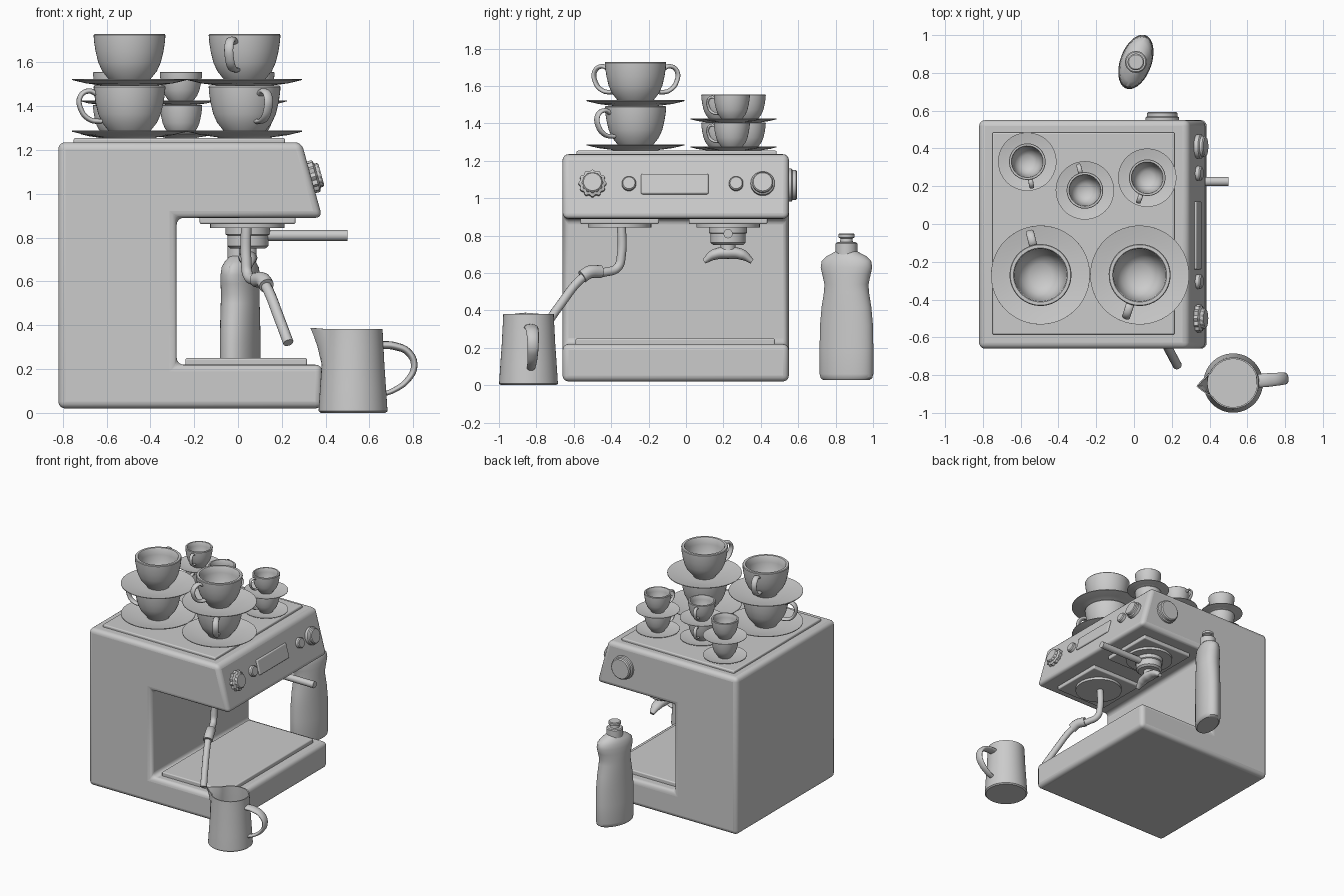
import bpy, bmesh
from math import sin, cos, pi, radians, atan2
from mathutils import Matrix, Vector

if "Cube" in bpy.data.objects:
    bpy.data.objects.remove(bpy.data.objects["Cube"])


def add_mesh(name, bm, mat=Matrix(), bevel=0.0, segs=3, angle=38):
    bmesh.ops.recalc_face_normals(bm, faces=bm.faces[:])
    me = bpy.data.meshes.new(name)
    bm.to_mesh(me)
    bm.free()
    ob = bpy.data.objects.new(name, me)
    bpy.context.collection.objects.link(ob)
    ob.matrix_world = mat
    if bevel:
        m = ob.modifiers.new("bevel", 'BEVEL')
        m.width, m.segments, m.limit_method = bevel, segs, 'ANGLE'
    select(ob)
    bpy.ops.object.shade_smooth_by_angle(angle=radians(angle))
    return ob


def select(ob):
    bpy.ops.object.select_all(action='DESELECT')
    ob.select_set(True)
    bpy.context.view_layer.objects.active = ob


def loft(name, rings, mat=Matrix(), n=40, warp=None, **kw):
    """Stack of (half width x, half width y, z) rings, capped at both ends."""
    bm = bmesh.new()
    loops = []
    for a, b, z in rings:
        loop = []
        for i in range(n):
            t = 2 * pi * i / n
            p = Vector((a * cos(t), b * sin(t), z))
            loop.append(bm.verts.new(warp(p, t) if warp else p))
        loops.append(loop)
    for l0, l1 in zip(loops, loops[1:]):
        for i in range(n):
            j = (i + 1) % n
            bm.faces.new((l0[i], l0[j], l1[j], l1[i]))
    bm.faces.new(loops[0][::-1])
    bm.faces.new(loops[-1])
    return add_mesh(name, bm, mat, **kw)


def lathe(name, profile, mat=Matrix(), **kw):
    return loft(name, [(r, r, z) for r, z in profile], mat, **kw)


def box(name, lo, hi, mat=Matrix(), bevel=0.008):
    lo, hi = Vector(lo), Vector(hi)
    bm = bmesh.new()
    bmesh.ops.create_cube(bm, size=1)
    for v in bm.verts:
        v.co = (lo + hi) / 2 + Vector(c * d for c, d in zip(v.co, hi - lo))
    return add_mesh(name, bm, mat, bevel)


def tube(name, pts, radius, mat=Matrix(), taper=None, handles='AUTO'):
    cu = bpy.data.curves.new(name, 'CURVE')
    cu.dimensions = '3D'
    cu.bevel_depth, cu.bevel_resolution, cu.use_fill_caps = radius, 4, True
    cu.resolution_u = 8
    sp = cu.splines.new('BEZIER')
    sp.bezier_points.add(len(pts) - 1)
    for i, (bp, p) in enumerate(zip(sp.bezier_points, pts)):
        bp.co = p
        bp.handle_left_type = bp.handle_right_type = handles
        bp.radius = taper[i] if taper else 1
    ob = bpy.data.objects.new(name, cu)
    bpy.context.collection.objects.link(ob)
    ob.matrix_world = mat
    select(ob)
    bpy.ops.object.convert(target='MESH')
    bpy.ops.object.shade_smooth_by_angle(angle=radians(40))
    return bpy.context.object


def place(x, y, z, rz=0.0, scale=(1, 1, 1)):
    return (Matrix.Translation((x, y, z)) @ Matrix.Rotation(radians(rz), 4, 'Z')
            @ Matrix.Diagonal((*scale, 1)))


# Machine body: C-shaped side profile extruded along y
profile = [(-.82, .02), (.385, .02), (.385, .22), (-.28, .22),
           (-.28, .89), (.385, .89), (.29, 1.235), (-.82, 1.235)]
bm = bmesh.new()
face = bm.faces.new([bm.verts.new((x, -.66, z)) for x, z in profile])
ext = bmesh.ops.extrude_face_region(bm, geom=[face])
bmesh.ops.translate(bm, vec=(0, 1.21, 0),
                    verts=[g for g in ext['geom'] if isinstance(g, bmesh.types.BMVert)])
add_mesh("machine_body", bm, bevel=.032, segs=4)

# Cup warming tray and drip tray
box("cup_tray", (-.75, -.585, 1.225), (.215, .485, 1.254))
box("drip_tray", (-.24, -.59, .20), (.315, .475, .25))

# Group head plates and discs under the head
for side, y in (("left", -.355), ("right", .225)):
    box("head_plate_" + side, (-.175, y - .21, .862), (.262, y + .21, .90))
    lathe("head_disc_" + side, [(.17, 0), (.17, .03)], place(.043, y, .843))

# Filter holder with handle and double spout
lathe("filter_holder", [(.08, 0), (.094, .012), (.094, .06), (.102, .065), (.102, .1)],
      place(.045, .225, .75))
tube("filter_handle", [(.12, .225, .81), (.5, .225, .81)], .025, handles='VECTOR')
lathe("spout_neck", [(.04, 0), (.04, .06)], place(.045, .225, .705))
tube("double_spout", [(0, -.128, .662), (0, -.075, .698), (0, 0, .708), (0, .075, .698), (0, .128, .662)],
     .034, place(.045, .225, 0, 0, (1.3, 1, 1)), taper=[.4, .85, 1, .85, .4])

# Steam wand with collar
tube("steam_wand_upper", [(.037, -.345, .86), (.037, -.345, .70), (.045, -.365, .63),
                          (.075, -.43, .605), (.11, -.51, .60)], .024)
tube("steam_wand_collar", [(.085, -.455, .608), (.115, -.515, .605), (.13, -.555, .58)], .035)
tube("steam_wand_lower", [(.11, -.51, .605), (.14, -.575, .555), (.185, -.665, .44), (.23, -.75, .32)], .024)

# Controls on the sloping front panel
tilt = atan2(.964, .265)


def panel(y, z=1.075):
    return Matrix.Translation((.385 - .275 * (z - .89), y, z)) @ Matrix.Rotation(tilt, 4, 'Y')


def scallop(p, t):
    k = 1 + .07 * cos(12 * t) if p.z < .03 else 1
    return Vector((p.x * k, p.y * k, p.z))


lathe("scalloped_knob", [(.07, -.02), (.07, .022), (.054, .03), (.054, .042), (.048, .048)],
      panel(-.5), n=72, warp=scallop)
lathe("round_knob", [(.064, -.02), (.064, .022), (.056, .028), (.056, .042), (.05, .048)], panel(.41))
for i, y in enumerate((-.305, .268)):
    lathe(f"small_button_{i + 1}", [(.038, -.02), (.038, .02), (.032, .027)], panel(y))
box("display", (-.056, -.24 + .06, -.02), (.056, .18, .012), panel(-.06))

# Dial on the back side wall
lathe("side_dial", [(.088, -.02), (.088, .015), (.08, .02), (.08, .037), (.072, .044)],
      Matrix.Translation((.15, .55, 1.07)) @ Matrix.Rotation(-pi / 2, 4, 'X'))

# Cups and saucers, stacked in pairs
saucer = [(.12, 0), (.125, .004), (.2, .014), (.262, .029), (.262, .034),
          (.2, .022), (.12, .012), (.02, .012)]
cup = [(.08, .012), (.085, .022), (.098, .036), (.125, .07), (.143, .11), (.155, .16),
       (.162, .205), (.164, .234), (.16, .239), (.143, .239), (.138, .232), (.134, .19),
       (.124, .13), (.1, .08), (.06, .052), (.01, .046)]
handle = [(.15, 0, .20), (.19, 0, .215), (.228, 0, .19), (.225, 0, .13), (.185, 0, .085), (.13, 0, .075)]


def cup_stack(name, x, y, angles, sxy=1.0, sz=1.0):
    for i, a in enumerate(angles):
        m = place(x, y, 1.254 + .236 * i * sz, a, (sxy, sxy, sz))
        lathe(f"{name}_saucer_{i + 1}", saucer, m, n=48)
        lathe(f"{name}_{i + 1}", cup, m, n=48)
        tube(f"{name}_handle_{i + 1}", handle, .012, m @ Matrix.Diagonal((1, 1.8, 1, 1)))


cup_stack("large_cup_left", -.495, -.27, (190, 104))
cup_stack("large_cup_right", .03, -.27, (298, 252))
cup_stack("small_cup_left", -.565, .33, (280, 280), .59, .635)
cup_stack("small_cup_middle", -.26, .178, (104, 104), .59, .635)
cup_stack("small_cup_right", .07, .245, (250, 250), .59, .635)


# Milk pitcher: hollow tapered jug, spout towards -x
def spout(p, t):
    near = max(0, 1 - abs(t - pi) / .5)
    lift = max(0, (p.z - .22) / .165)
    return p + Vector((-.062 * near * lift ** 1.3, 0, .006 * near * lift))


pitcher = place(.525, -.842, 0, 5)
lathe("milk_pitcher", [(.148, 0), (.157, .008), (.156, .03), (.15, .12), (.143, .22), (.139, .30), (.136, .35),
                       (.135, .382), (.127, .382), (.128, .35), (.131, .30), (.135, .22),
                       (.142, .12), (.147, .03), (.14, .02)], pitcher, n=64, warp=spout)
tube("pitcher_handle", [(.125, 0, .31), (.19, 0, .305), (.255, 0, .275), (.28, 0, .215),
                        (.25, 0, .15), (.19, 0, .105), (.14, 0, .085)],
     .015, pitcher @ Matrix.Diagonal((1, 2, 1, 1)), taper=[1.2, 1.2, 1.1, 1, .9, .8, .7])

# Squeeze bottle with an oval section and a cap
bottle = place(.01, .858, 0, -20)
loft("bottle", [(.07, .13, .028), (.08, .144, .038), (.083, .15, .06), (.083, .15, .2), (.083, .148, .32),
                (.083, .138, .42), (.083, .124, .5), (.082, .122, .54), (.082, .134, .59), (.08, .144, .63),
                (.075, .138, .665), (.064, .11, .69), (.05, .07, .71), (.045, .05, .72)], bottle, n=48)
lathe("bottle_cap", [(.058, .70), (.058, .758), (.052, .764), (.034, .766), (.032, .785),
                     (.044, .79), (.044, .806), (.038, .811)], bottle)
